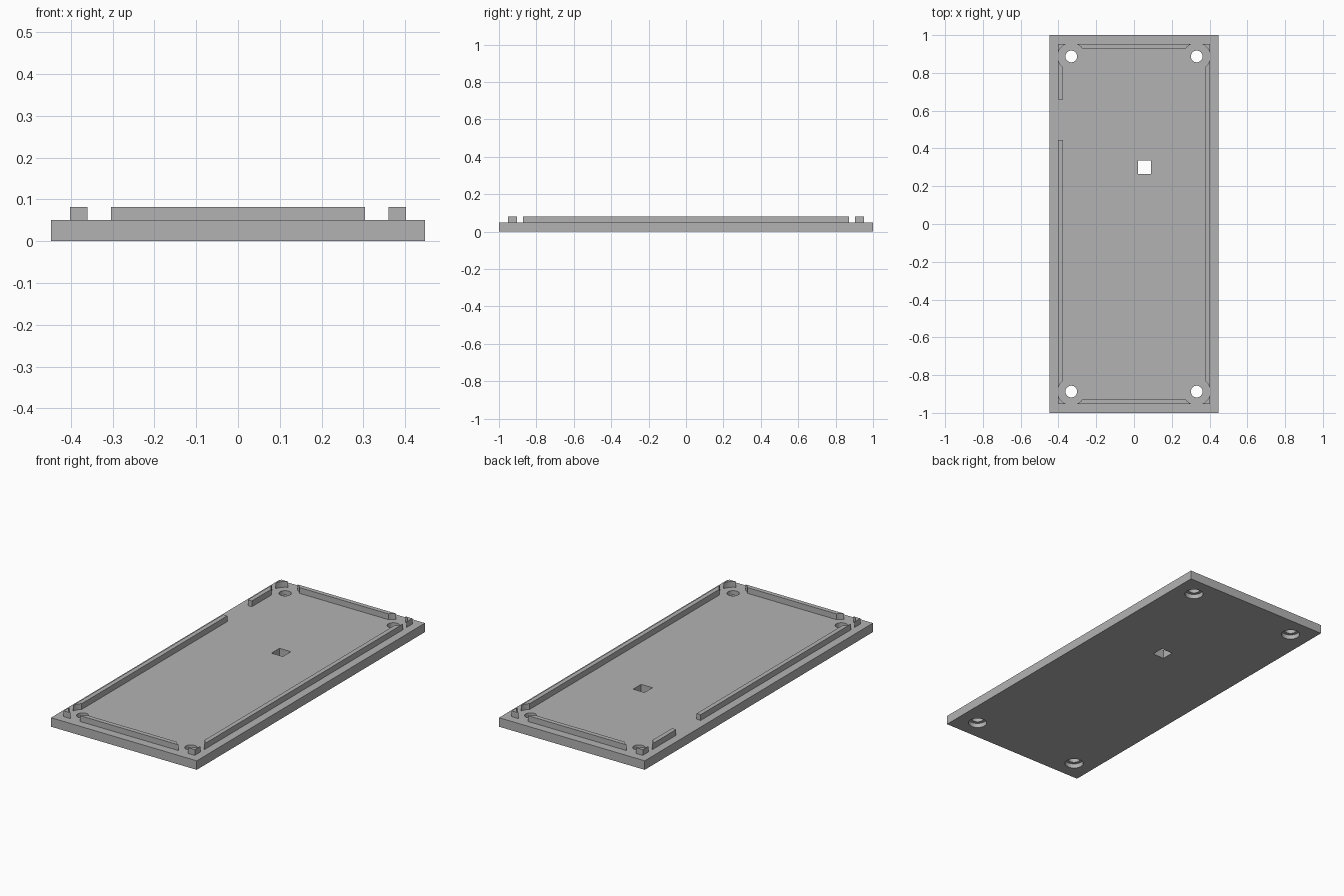
import bpy

if "Cube" in bpy.data.objects:
    bpy.data.objects.remove(bpy.data.objects["Cube"], do_unlink=True)

# Single flat colour
grey = bpy.data.materials.new("plain_grey")
grey.use_nodes = True
grey.diffuse_color = (0.45, 0.45, 0.45, 1)
grey.node_tree.nodes["Principled BSDF"].inputs["Base Color"].default_value = grey.diffuse_color

HALF_X, HALF_Y, PLATE_TOP, RIB_TOP = 0.447, 1.0, 0.05, 0.082
RIB_X, RIB_Y, RIB_WIDTH = 0.402, 0.953, 0.025
HOLES = [(sx * 0.332, sy * 0.887) for sx in (-1, 1) for sy in (-1, 1)]


def box(name, x0, x1, y0, y1, z0, z1):
    bpy.ops.mesh.primitive_cube_add(size=1, location=((x0 + x1) / 2, (y0 + y1) / 2, (z0 + z1) / 2))
    obj = bpy.context.object
    obj.name = name
    obj.scale = (x1 - x0, y1 - y0, z1 - z0)
    bpy.ops.object.transform_apply(location=True, rotation=False, scale=True)
    obj.data.materials.append(grey)
    return obj


def cylinder(name, centre, radius, z0, z1):
    bpy.ops.mesh.primitive_cylinder_add(vertices=48, radius=radius, depth=z1 - z0,
                                        location=(*centre, (z0 + z1) / 2))
    obj = bpy.context.object
    obj.name = name
    obj.data.materials.append(grey)
    return obj


def cut(target, cutter):
    cutter.hide_render = True
    mod = target.modifiers.new("cut", 'BOOLEAN')
    mod.operation, mod.solver, mod.object = 'DIFFERENCE', 'EXACT', cutter
    bpy.context.view_layer.objects.active = target
    bpy.ops.object.modifier_apply(modifier=mod.name)
    bpy.data.objects.remove(cutter, do_unlink=True)


# Base plate with square opening and counterbored screw holes
plate = box("base_plate", -HALF_X, HALF_X, -HALF_Y, HALF_Y, 0, PLATE_TOP)
cut(plate, box("square_cutter", 0.02, 0.09, 0.265, 0.335, -0.1, 0.2))
for centre in HOLES:
    cut(plate, cylinder("screw_cutter", centre, 0.031, -0.1, 0.2))
    cut(plate, cylinder("counterbore_cutter", centre, 0.048, -0.1, 0.025))

# Locating rib: a thin frame, cleared around each screw and notched on one side
rib = box("locating_rib", -RIB_X, RIB_X, -RIB_Y, RIB_Y, PLATE_TOP, RIB_TOP)
inner_x, inner_y = RIB_X - RIB_WIDTH, RIB_Y - RIB_WIDTH
cut(rib, box("inside_cutter", -inner_x, inner_x, -inner_y, inner_y, 0, 0.2))
cut(rib, box("notch_cutter", -0.42, -0.36, 0.445, 0.66, 0, 0.2))
for centre in HOLES:
    cut(rib, cylinder("clearance_cutter", centre, 0.072, 0, 0.2))

# Crisp edges, smooth bores
for obj in (plate, rib):
    bpy.ops.object.select_all(action='DESELECT')
    obj.select_set(True)
    bpy.context.view_layer.objects.active = obj
    bpy.ops.object.shade_smooth_by_angle()
